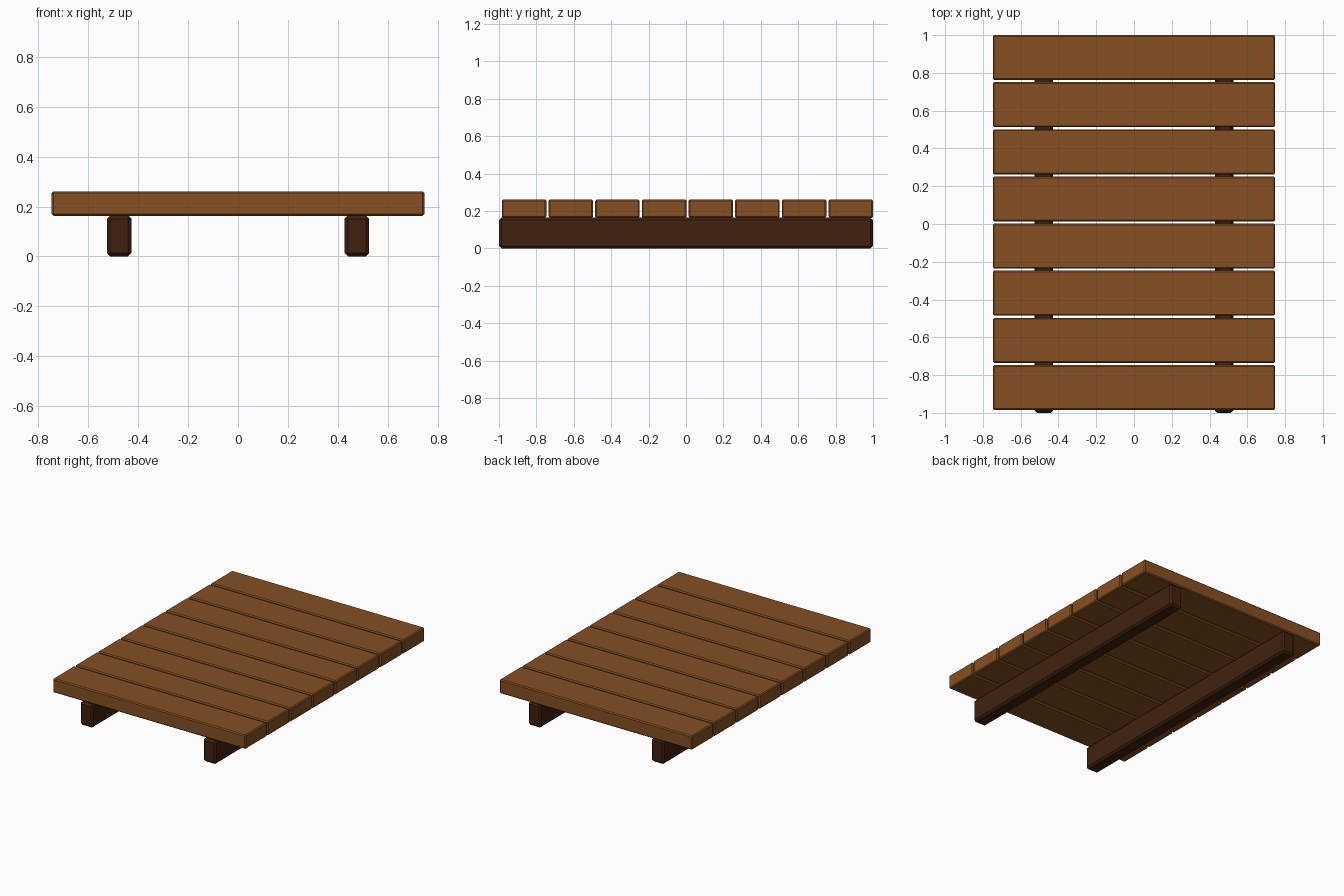
import bpy, bmesh

if "Cube" in bpy.data.objects:
    bpy.data.objects.remove(bpy.data.objects["Cube"])


def material(name, rgb):
    m = bpy.data.materials.new(name)
    m.diffuse_color = (*rgb, 1.0)
    m.use_nodes = True
    m.node_tree.nodes["Principled BSDF"].inputs["Base Color"].default_value = m.diffuse_color
    return m


def beveled_box(name, lo, hi, bevel, mat):
    """Box between two corners with single-segment chamfered edges."""
    bm = bmesh.new()
    bmesh.ops.create_cube(bm, size=1.0)
    for v in bm.verts:
        for i in range(3):
            v.co[i] = (lo[i] + hi[i]) / 2 + v.co[i] * (hi[i] - lo[i])
    bmesh.ops.bevel(bm, geom=bm.edges[:], offset=bevel, segments=1,
                    profile=0.5, affect='EDGES')
    bmesh.ops.recalc_face_normals(bm, faces=bm.faces[:])
    mesh = bpy.data.meshes.new(name)
    bm.to_mesh(mesh)
    bm.free()
    mesh.materials.append(mat)
    obj = bpy.data.objects.new(name, mesh)
    bpy.context.collection.objects.link(obj)
    return obj


plank_wood = material("plank wood", (0.235, 0.079, 0.016))
beam_wood = material("dark beam wood", (0.052, 0.0155, 0.0045))

# Cross planks, laid from the back edge forwards
PITCH, WIDTH = 0.2495, 0.238
for i in range(8):
    back = 1.0 - i * PITCH
    beveled_box(f"plank_{i + 1}", (-0.747, back - WIDTH, 0.163),
                (0.747, back, 0.261), 0.007, plank_wood)

# Two long support beams
for side, x in (("left", -0.477), ("right", 0.477)):
    beveled_box(f"{side}_beam", (x - 0.049, -1.0, 0.0),
                (x + 0.049, 1.0, 0.164), 0.013, beam_wood)
